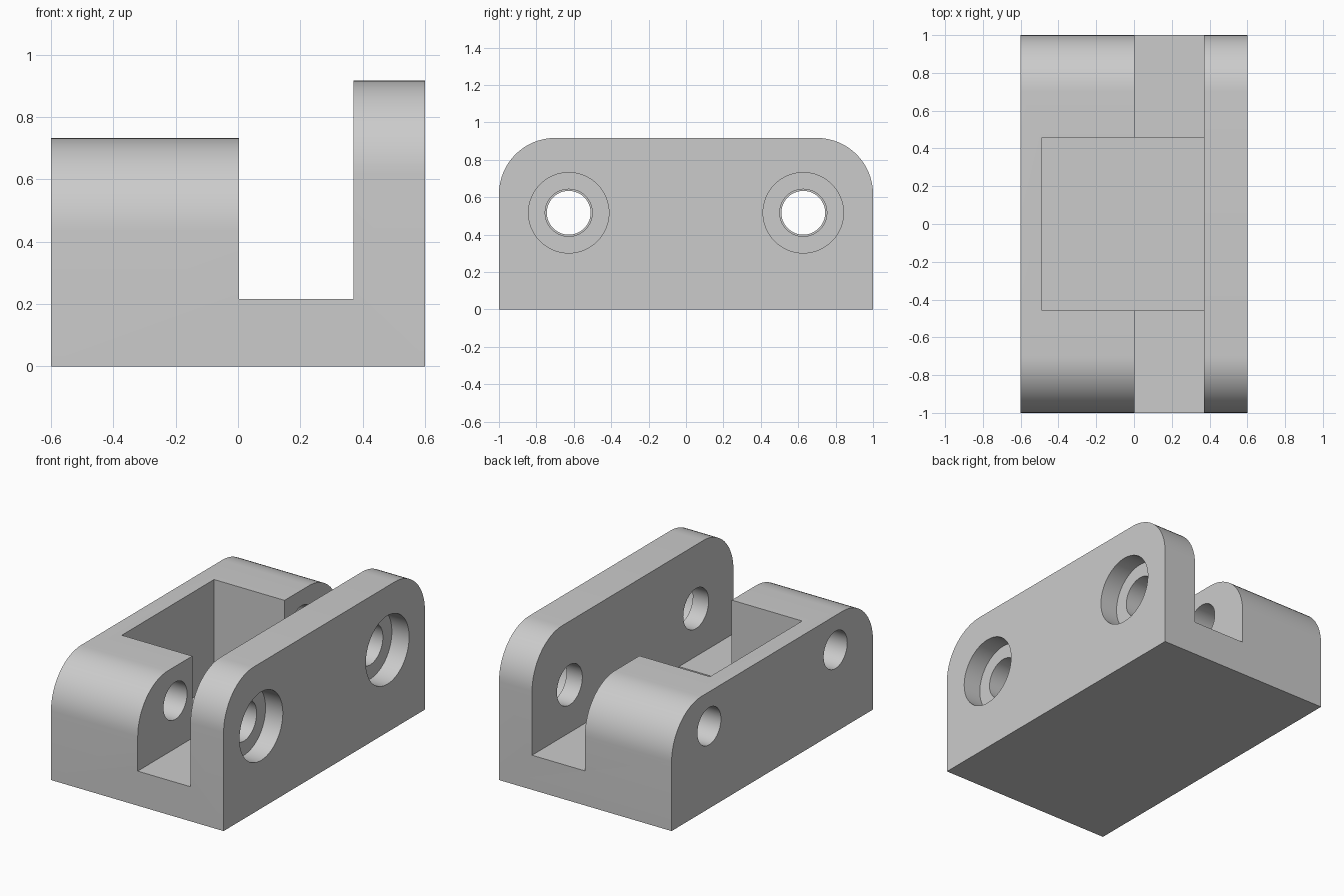
import bpy
import bmesh
import math
from mathutils import Matrix, Vector

cube = bpy.data.objects.get("Cube")
if cube:
    bpy.data.objects.remove(cube, do_unlink=True)

WALL = 0.37      # inner face of the tall plate
HOLE_Y, HOLE_Z = 0.627, 0.517

# Material
grey = bpy.data.materials.new("plain grey")
grey.use_nodes = True
colour = (0.6, 0.6, 0.6, 1)
grey.diffuse_color = colour
grey.node_tree.nodes["Principled BSDF"].inputs["Base Color"].default_value = colour


def make_object(name, bm):
    bmesh.ops.recalc_face_normals(bm, faces=bm.faces)
    mesh = bpy.data.meshes.new(name)
    bm.to_mesh(mesh)
    bm.free()
    mesh.materials.append(grey)
    obj = bpy.data.objects.new(name, mesh)
    bpy.context.collection.objects.link(obj)
    return obj


def box(name, low, high):
    low, high = Vector(low), Vector(high)
    bm = bmesh.new()
    bmesh.ops.create_cube(bm, size=1)
    for v in bm.verts:
        v.co = (low + high) / 2 + v.co * (high - low)
    return make_object(name, bm)


def cylinder_x(name, radius, x0, x1, y):
    bm = bmesh.new()
    place = Matrix.Translation(((x0 + x1) / 2, y, HOLE_Z)) @ Matrix.Rotation(math.pi / 2, 4, 'Y')
    bmesh.ops.create_cone(bm, cap_ends=True, segments=64, radius1=radius,
                          radius2=radius, depth=x1 - x0, matrix=place)
    return make_object(name, bm)


# Bracket body: stepped channel profile extruded along y
profile = [(-0.6, 0), (0.6, 0), (0.6, 0.917), (WALL, 0.917),
           (WALL, 0.217), (0.003, 0.217), (0.003, 0.733), (-0.6, 0.733)]
bm = bmesh.new()
face = bm.faces.new([bm.verts.new((x, -1, z)) for x, z in profile])
ext = bmesh.ops.extrude_face_region(bm, geom=[face])
bmesh.ops.translate(bm, vec=(0, 2, 0),
                    verts=[g for g in ext["geom"] if isinstance(g, bmesh.types.BMVert)])

# Round the upper end corners of the block and the plate
corners = [e for e in bm.edges
           if all(v.co.z > 0.5 for v in e.verts)
           and abs(e.verts[0].co.y - e.verts[1].co.y) < 0.01]
bmesh.ops.bevel(bm, geom=corners, offset=0.3, offset_type='OFFSET',
                segments=16, profile=0.5, affect='EDGES')
body = make_object("bracket_body", bm)

# Pocket, bolt holes and counterbores
cutters = [box("pocket_cutter", (-0.487, -0.458, 0.07), (WALL, 0.458, 0.85))]
for y in (-HOLE_Y, HOLE_Y):
    cutters += [cylinder_x("block_hole_cutter", 0.117, -0.7, 0.1, y),
                cylinder_x("plate_hole_cutter", 0.126, 0.3, 0.55, y),
                cylinder_x("counterbore_cutter", 0.215, 0.48, 0.7, y)]

bpy.context.view_layer.objects.active = body
for cutter in cutters:
    cutter.hide_render = True
    mod = body.modifiers.new("cut", 'BOOLEAN')
    mod.operation = 'DIFFERENCE'
    mod.solver = 'EXACT'
    mod.object = cutter
    bpy.ops.object.modifier_apply(modifier=mod.name)
    bpy.data.objects.remove(cutter, do_unlink=True)

# Smooth rounds and bores, crisp edges elsewhere
bpy.ops.object.select_all(action='DESELECT')
body.select_set(True)
bpy.ops.object.shade_smooth_by_angle(angle=math.radians(30))
